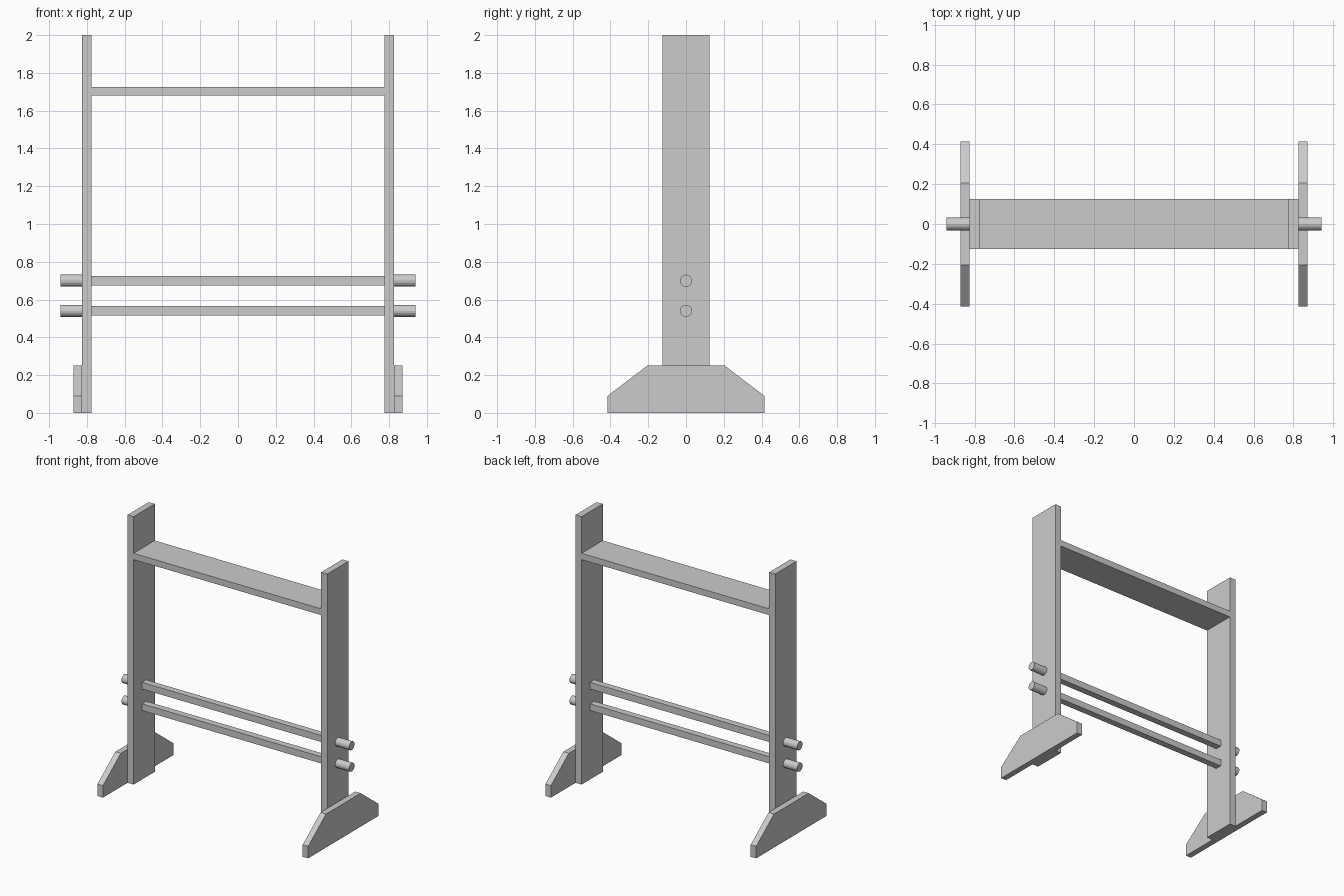
import bpy, bmesh
from math import pi

if "Cube" in bpy.data.objects:
    bpy.data.objects.remove(bpy.data.objects["Cube"])


def box(name, center, size):
    bpy.ops.mesh.primitive_cube_add(size=1, location=center)
    ob = bpy.context.object
    ob.name = name
    ob.scale = size
    bpy.ops.object.transform_apply(location=False, rotation=False, scale=True)
    return ob


def foot(name, x0, x1):
    # Side profile (y, z) extruded along x
    profile = [(-0.415, 0), (0.415, 0), (0.415, 0.09), (0.205, 0.25),
               (-0.205, 0.25), (-0.415, 0.09)]
    bm = bmesh.new()
    face = bm.faces.new([bm.verts.new((x0, y, z)) for y, z in profile])
    ext = bmesh.ops.extrude_face_region(bm, geom=[face])
    verts = [v for v in ext["geom"] if isinstance(v, bmesh.types.BMVert)]
    bmesh.ops.translate(bm, verts=verts, vec=(x1 - x0, 0, 0))
    bmesh.ops.recalc_face_normals(bm, faces=bm.faces)
    mesh = bpy.data.meshes.new(name)
    bm.to_mesh(mesh)
    bm.free()
    ob = bpy.data.objects.new(name, mesh)
    bpy.context.collection.objects.link(ob)
    return ob


rail_heights = {"lower": 0.54, "upper": 0.70}

# Uprights, feet and pegs on both sides
for side, s in (("left", -1), ("right", 1)):
    box(f"{side}_upright", (s * 0.8, 0, 1.0), (0.05, 0.25, 2.0))
    foot(f"{side}_foot", s * 0.825, s * 0.87)
    for level, z in rail_heights.items():
        bpy.ops.mesh.primitive_cylinder_add(
            vertices=16, radius=0.032, depth=0.115,
            location=(s * 0.8825, 0, z), rotation=(0, pi / 2, 0))
        bpy.context.object.name = f"{side}_{level}_peg"

# Square rails between the uprights
for level, z in rail_heights.items():
    box(f"{level}_rail", (0, 0, z), (1.55, 0.05, 0.05))

# Wide top board
box("top_board", (0, 0, 1.703), (1.55, 0.25, 0.047))
